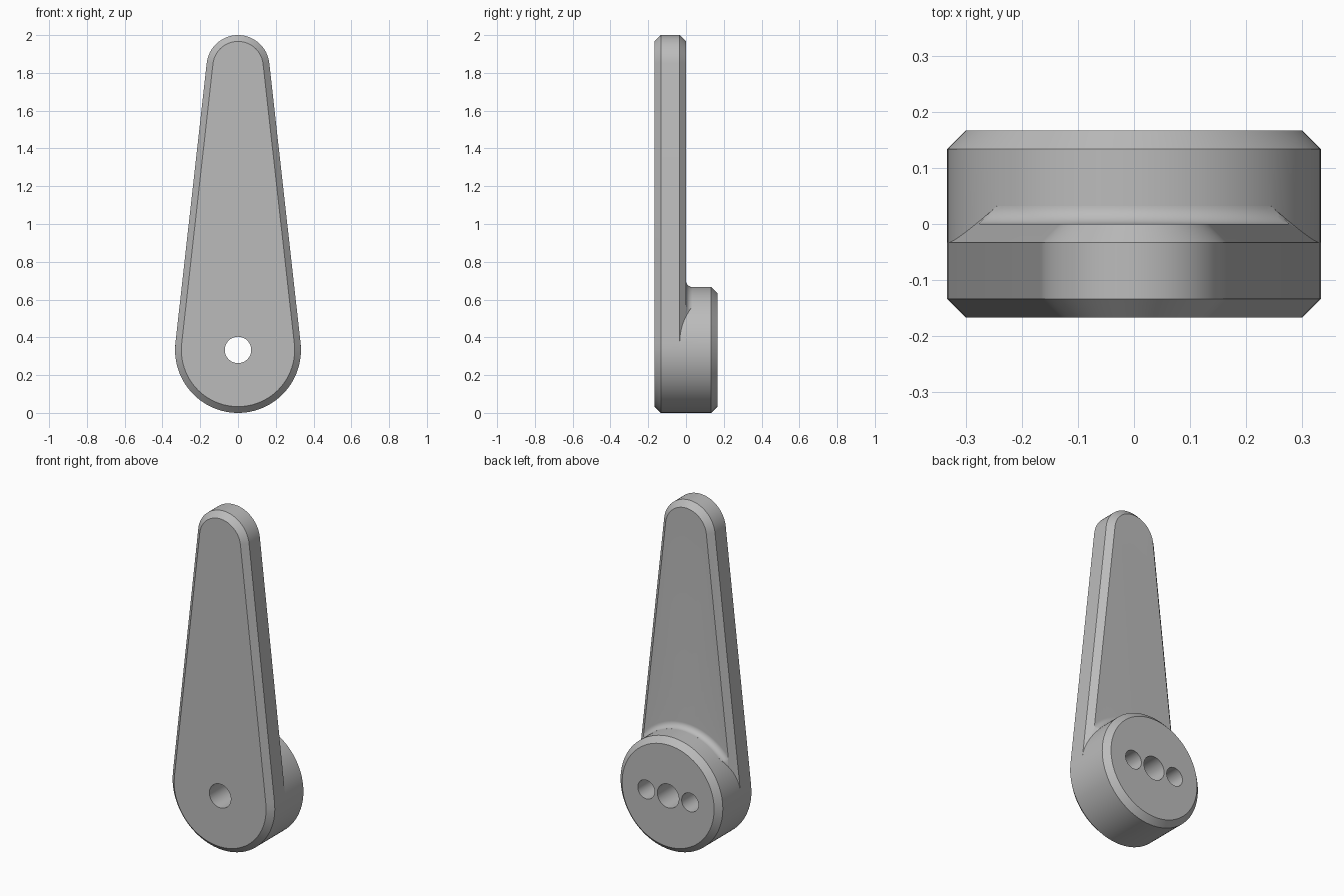
import bpy, bmesh
from math import sin, cos, pi, asin, radians

cube = bpy.data.objects.get("Cube")
if cube:
    bpy.data.objects.remove(cube, do_unlink=True)

R, TIP = 1 / 3, 1 / 6            # hub and tip radii
Z_HUB, Z_TIP = R, 2 - TIP        # axis heights
FRONT, BACK = -1 / 6, 1 / 6
C = 1 / 30                       # chamfer and fillet size
SEG = 96

grey = bpy.data.materials.new("light grey")
grey.use_nodes = True
grey.diffuse_color = (0.5, 0.5, 0.5, 1)
grey.node_tree.nodes["Principled BSDF"].inputs["Base Color"].default_value = grey.diffuse_color


def loft(name, rings, closed=False):
    """Skin a list of equal-length point rings, capped or joined end to start."""
    bm = bmesh.new()
    loops = [[bm.verts.new(p) for p in ring] for ring in rings]
    n = len(loops[0])
    pairs = list(zip(loops, loops[1:]))
    if closed:
        pairs.append((loops[-1], loops[0]))
    else:
        bm.faces.new(loops[0])
        bm.faces.new(loops[-1])
    for a, b in pairs:
        for i in range(n):
            j = (i + 1) % n
            bm.faces.new((a[i], a[j], b[j], b[i]))
    bmesh.ops.recalc_face_normals(bm, faces=bm.faces)
    mesh = bpy.data.meshes.new(name)
    bm.to_mesh(mesh)
    bm.free()
    mesh.materials.append(grey)
    obj = bpy.data.objects.new(name, mesh)
    bpy.context.collection.objects.link(obj)
    return obj


def circle(r, y, x=0, seg=SEG):
    return [(x + r * cos(2 * pi * k / seg), y, Z_HUB + r * sin(2 * pi * k / seg))
            for k in range(seg)]


def outline(inset, y):
    """Tapered arm outline: two arcs joined by their common tangents."""
    a = asin((R - TIP) / (Z_TIP - Z_HUB))
    half = SEG // 2
    low = [-pi - a] + [-pi + pi * k / half for k in range(half + 1)] + [a]
    high = [a + (pi - 2 * a) * k / half for k in range(half + 1)]
    return ([((R - inset) * cos(t), y, Z_HUB + (R - inset) * sin(t)) for t in low] +
            [((TIP - inset) * cos(t), y, Z_TIP + (TIP - inset) * sin(t)) for t in high])


def combine(target, other, operation):
    mod = target.modifiers.new(operation.title(), "BOOLEAN")
    mod.operation, mod.solver, mod.object = operation, "EXACT", other
    bpy.context.view_layer.objects.active = target
    bpy.ops.object.modifier_apply(modifier=mod.name)
    bpy.data.objects.remove(other, do_unlink=True)


# Arm, with its rear chamfer carried on so it also trims the fillet
top = C * 0.97
lever = loft("lever_arm", [outline(C, FRONT), outline(0, FRONT + C),
                           outline(0, -C), outline(C + top, top)])

# Remove the rear material outside the hub fillet
arc = [radians(9 * k) for k in range(11)]
cove = [(R + C - C * sin(t), C - C * cos(t)) for t in arc]
profile = cove + [(R, 0.1), (3, 0.1), (3, 0)]
cutter = loft("fillet_cutter", [circle(r, y) for r, y in profile], closed=True)
combine(lever, cutter, "DIFFERENCE")

# Round hub with chamfered rear rim
hub = loft("hub", [circle(R, -C), circle(R, BACK - C), circle(R - C, BACK)])
combine(lever, hub, "UNION")

# Through bore and two blind side holes
for name, x, r, start in (("bore", 0, 0.07, -1), ("left_hole", 0.143, 0.055, 0.002),
                          ("right_hole", -0.143, 0.055, 0.002)):
    drill = loft(name, [circle(r, start, x, 48), circle(r, 1, x, 48)])
    combine(lever, drill, "DIFFERENCE")

# Smooth curved walls, keep chamfer edges crisp
bpy.ops.object.select_all(action="DESELECT")
lever.select_set(True)
bpy.context.view_layer.objects.active = lever
bpy.ops.object.shade_smooth_by_angle(angle=radians(25))
